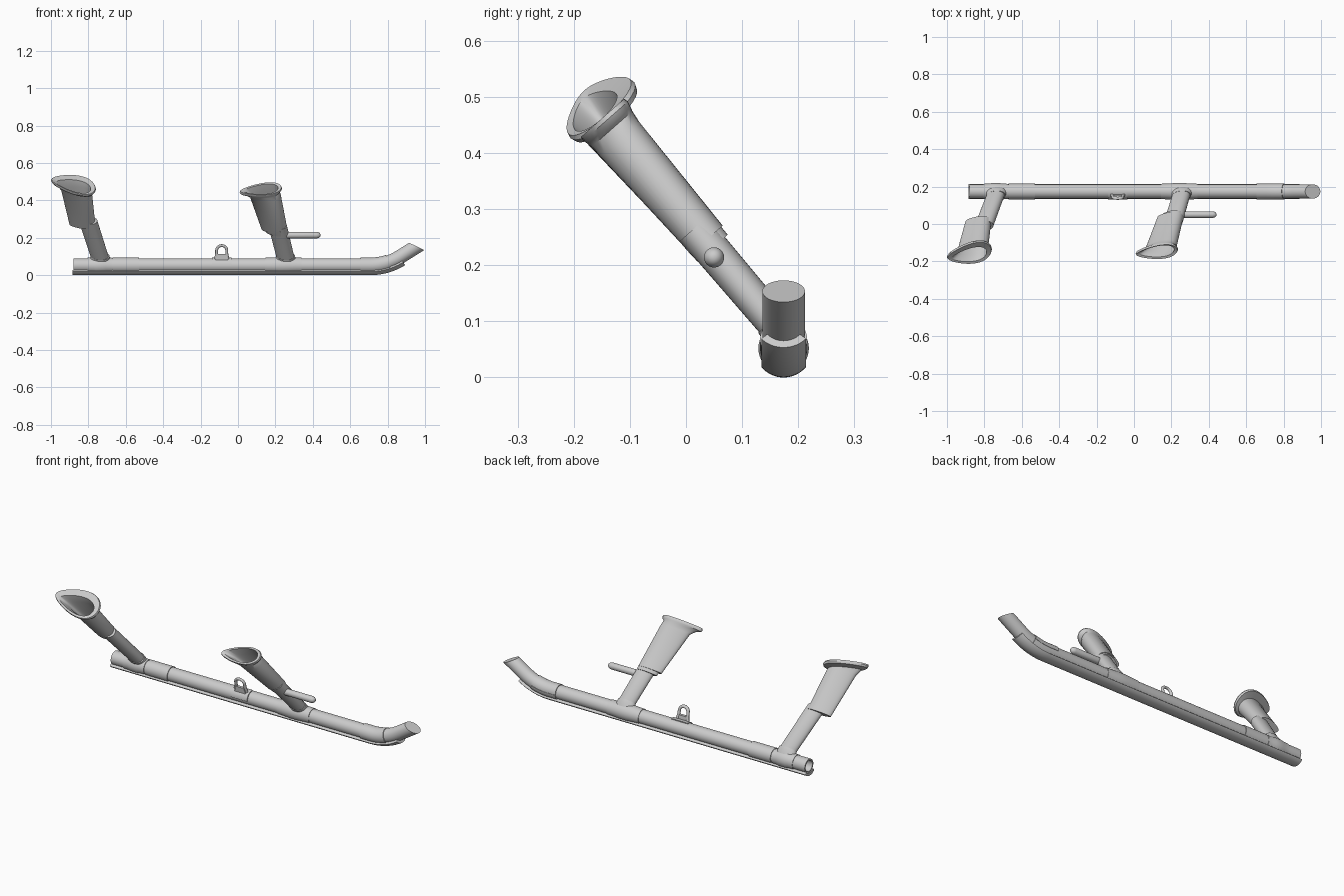
import bpy, bmesh, math
from mathutils import Vector

if "Cube" in bpy.data.objects:
    bpy.data.objects.remove(bpy.data.objects["Cube"])

AX_Y, AX_Z, R = 0.174, 0.052, 0.038     # main tube axis and radius
SEG = 40


def loft(name, rings, cap=True, close=False, angle=35):
    """Skin a list of equal-length closed rings."""
    bm = bmesh.new()
    vs = [[bm.verts.new(p) for p in r] for r in rings]
    n = len(vs[0])
    pairs = list(zip(vs, vs[1:])) + ([(vs[-1], vs[0])] if close else [])
    for a, b in pairs:
        for i in range(n):
            j = (i + 1) % n
            bm.faces.new((a[i], a[j], b[j], b[i]))
    if cap and not close:
        bm.faces.new(vs[0])
        bm.faces.new(vs[-1])
    bmesh.ops.recalc_face_normals(bm, faces=bm.faces)
    me = bpy.data.meshes.new(name)
    bm.to_mesh(me)
    bm.free()
    ob = bpy.data.objects.new(name, me)
    bpy.context.collection.objects.link(ob)
    bpy.ops.object.select_all(action='DESELECT')
    ob.select_set(True)
    bpy.context.view_layer.objects.active = ob
    bpy.ops.object.shade_smooth_by_angle(angle=math.radians(angle))
    return ob


def circle(r, n=SEG):
    return [(r * math.cos(2 * math.pi * i / n), r * math.sin(2 * math.pi * i / n)) for i in range(n)]


def arc_band(r0, r1, a0, a1, n=16):
    """Thick arc; angle is measured from +y towards +up."""
    A = [math.radians(a0 + (a1 - a0) * i / n) for i in range(n + 1)]
    return ([(r1 * math.cos(a), r1 * math.sin(a)) for a in A]
            + [(r0 * math.cos(a), r0 * math.sin(a)) for a in reversed(A)])


def place(p, ang, sec, y=AX_Y):
    """Section (side, up) at path point p=(x,z), heading ang in the xz plane."""
    return [Vector((p[0] - math.sin(ang) * v, y + u, p[1] + math.cos(ang) * v)) for u, v in sec]


def straight(name, profile, z=AX_Z, y=AX_Y):
    """Turned part along x from (x, radius) pairs."""
    return loft(name, [place((x, z), 0, circle(r), y) for x, r in profile])


# main path: straight, then a bend up to 32 degrees
BEND, X0, BR = math.radians(32), 0.707, 0.30
bend = [((X0 + BR * math.sin(a), AX_Z + BR * (1 - math.cos(a))), a)
        for a in [BEND * i / 12 for i in range(13)]]

# main skid tube: hollow back end, slanted front tip
rings = [place((x, AX_Z), 0, circle(r)) for x, r in
         [(-0.80, 0.030), (-0.88, 0.030), (-0.88, R), (-0.80, R)]]
rings += [place(p, a, circle(R)) for p, a in bend]
d = Vector((math.cos(BEND), 0, math.sin(BEND)))
cut_n, cut_c = Vector((0.43, 0, 0.9)), Vector((0.957, AX_Y, 0.153))
rings.append([v + d * (cut_n.dot(cut_c - v) / cut_n.dot(d)) for v in rings[-1]])
loft("skid_tube", rings)

# wear shoe under the tube, following the bend
band = arc_band(R - 0.002, 0.052, -140, -40)
shoe = [place((-0.885, AX_Z), 0, band)] + [place(p, a, band) for p, a in bend]
loft("wear_shoe", shoe)

# sleeves around the tube
straight("rear_sleeve", [(-0.67, R), (-0.67, 0.042), (-0.53, 0.042), (-0.53, R)])
front = arc_band(R - 0.001, 0.042, 0, 358, 40)
stops = [((0.655, AX_Z), 0)] + bend[:8]
loft("front_sleeve", [place(p, a, front) for p, a in stops])
for nm, a, b in (("rear", -0.805, -0.675), ("front", 0.145, 0.34)):
    m = (a + b) / 2
    straight(nm + "_tee_fitting", [(a, R), (a, 0.041), (a + 0.03, 0.042), (m - 0.02, 0.045),
                                   (m + 0.02, 0.045), (b - 0.03, 0.042), (b, 0.041), (b, R)])

# legs: leaning axis T and thickness direction N in the yz plane
T, N = Vector((0, -0.66, 0.75)), Vector((0, 0.75, 0.66))


def foil(t, xc, chord, thick, n=0.188, shear=0.0, twist=0.0, pinch=0.35):
    """Teardrop section, round end towards +x."""
    out = []
    for i in range(SEG):
        a = 2 * math.pi * i / SEG
        x = chord / 2 * math.cos(a)
        w = thick / 2 * math.sin(a) * (1 + pinch * math.cos(a)) / 1.08
        out.append(Vector((xc + x, 0, 0)) + N * (n + w + twist * x) + T * (t + shear * x))
    return out


def leg(nm, x_bot, x_brk, x_up, x_top, t_brk, t_top, fl_x, fl_chord, fl_thick, fl_n, shear, twist):
    # lower strut and its collar
    dx = (x_brk - x_bot) / (t_brk + 0.04)
    loft(nm + "_leg_strut", [foil(-0.07, x_bot - 0.03 * dx, 0.09, 0.06, 0.178, pinch=0.15),
                             foil(-0.04, x_bot, 0.095, 0.066, 0.182, pinch=0.15),
                             foil(t_brk + 0.03, x_brk + 0.03 * dx, 0.10, 0.07, 0.186, pinch=0.2)])
    loft(nm + "_leg_collar", [foil(-0.075, x_bot, 0.125, 0.07, 0.172, pinch=0.1),
                              foil(-0.045, x_bot, 0.108, 0.072, 0.180, pinch=0.1),
                              foil(-0.025, x_bot, 0.100, 0.070, 0.182, pinch=0.1)])
    # upper fairing with a flared, hollow mounting flange
    f = dict(shear=shear, twist=twist)
    x2 = x_up + (x_top - x_up) * 0.85
    loft(nm + "_leg_fairing", [
        foil(t_brk, x_up, 0.10, 0.06),
        foil(t_brk, x_up, 0.138, 0.078, 0.190),
        foil(t_top - 0.035, x2, 0.165, 0.095, 0.190, shear * 0.6, twist * 0.6),
        foil(t_top - 0.012, (x_top + fl_x) / 2, 0.18, 0.097, 0.190, **f),
        foil(t_top - 0.004, fl_x, fl_chord * 0.96, fl_thick * 0.95, fl_n, **f),
        foil(t_top + 0.006, fl_x, fl_chord, fl_thick, fl_n, **f),
        foil(t_top + 0.014, fl_x, fl_chord * 0.97, fl_thick * 0.97, fl_n, **f),
        foil(t_top + 0.010, fl_x, 0.185, min(fl_thick * 0.78, 0.10), 0.192, **f),
        foil(t_top - 0.03, x2, 0.15, 0.078, 0.190, shear * 0.6, twist * 0.6),
        foil(t_brk + 0.06, x_up, 0.11, 0.06)])


leg("rear", -0.737, -0.795, -0.832, -0.868, 0.195, 0.460, -0.880, 0.240, 0.155, 0.203, -0.26, 0.0)
leg("front", 0.255, 0.217, 0.195, 0.138, 0.160, 0.432, 0.122, 0.226, 0.105, 0.190, 0.0, 0.14)

# stepped cuff at the bottom of the front fairing
loft("front_leg_cuff", [foil(0.142, 0.205, 0.10, 0.06), foil(0.142, 0.205, 0.112, 0.074),
                        foil(0.175, 0.197, 0.118, 0.076), foil(0.175, 0.197, 0.10, 0.06)])

# foot peg with rounded end
straight("foot_peg", [(0.22, 0.016), (0.26, 0.018), (0.42, 0.018), (0.432, 0.015),
                      (0.439, 0.009), (0.441, 0.003)], z=0.214, y=0.05)

# lifting eye: saddle, web and ring
saddle = arc_band(R - 0.001, 0.043, 80, 185)
loft("eye_saddle", [place((x, AX_Z), 0, saddle) for x in (-0.138, -0.036)])
arch = [((-0.122, 0.075), math.radians(75)), ((-0.114, 0.115), math.radians(82))]
for i in range(13):
    a = math.pi - math.pi * i / 12
    arch.append(((-0.087 + 0.027 * math.cos(a), 0.133 + 0.025 * math.sin(a)), a - math.pi / 2))
arch += [((-0.060, 0.115), math.radians(-82)), ((-0.052, 0.075), math.radians(-75))]
eye = loft("lifting_eye", [place(p, a, circle(0.008, 14), 0.152) for p, a in arch])
for v in eye.data.vertices:
    v.co.y -= 0.25 * (v.co.z - 0.10)
loft("eye_web", [[(x0, y, 0.07), (x1, y, 0.07), (-0.063, y - 0.005, 0.112), (-0.111, y - 0.005, 0.112)]
                 for y, x0, x1 in ((0.144, -0.125, -0.049), (0.160, -0.125, -0.049))])
